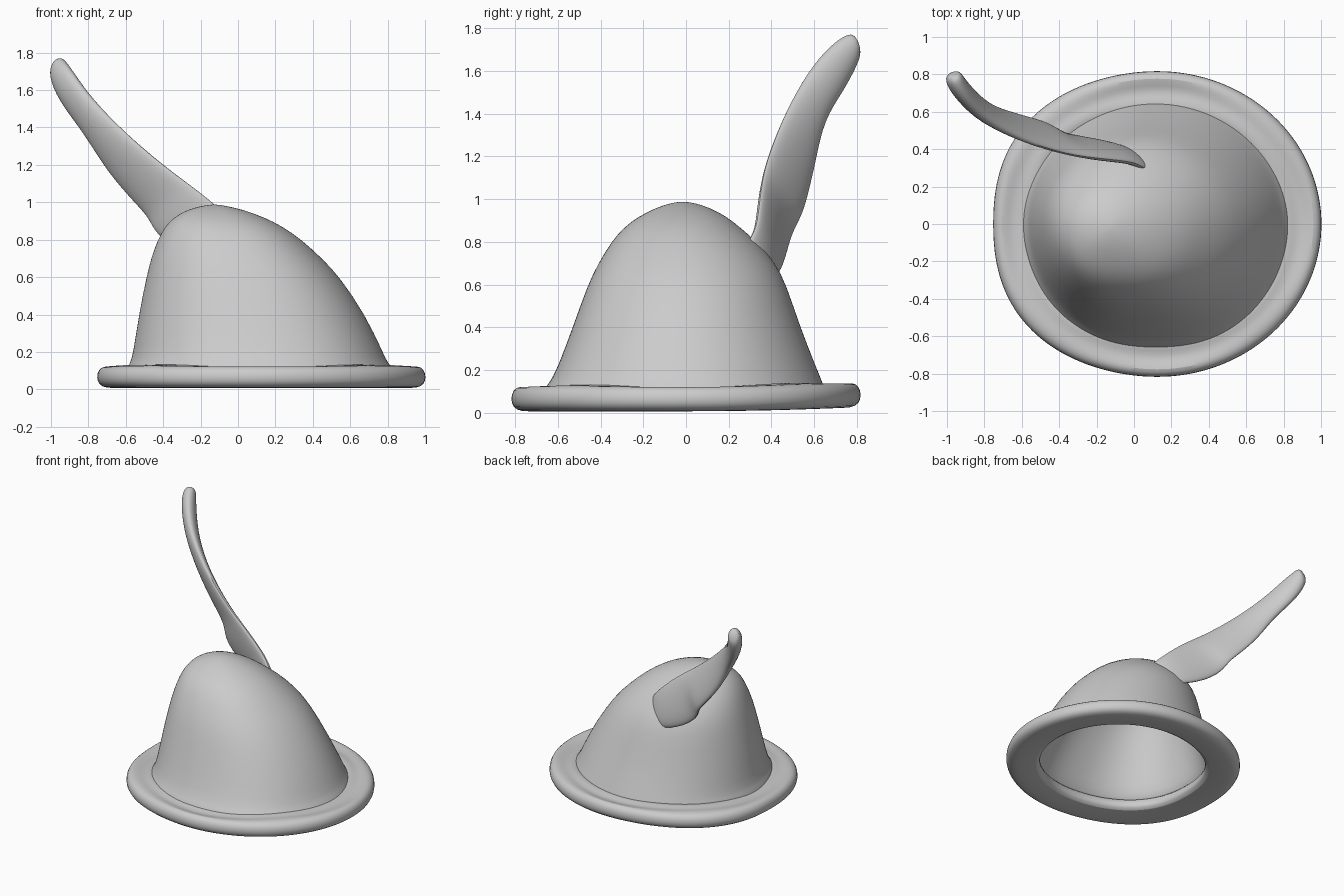
import bpy, bmesh, math
from mathutils import Vector

cube = bpy.data.objects.get("Cube")
if cube:
    bpy.data.objects.remove(cube)

felt = bpy.data.materials.new("grey felt")
felt.use_nodes = True
GREY = (0.6, 0.6, 0.6, 1)
felt.diffuse_color = GREY
felt.node_tree.nodes["Principled BSDF"].inputs["Base Color"].default_value = GREY

SEG = 72


def loft(name, rings, closed=False, levels=1):
    """Skin a list of equally long point rings."""
    bm = bmesh.new()
    rows = [[bm.verts.new(p) for p in ring] for ring in rings]
    pairs = list(zip(rows, rows[1:]))
    if closed:
        pairs.append((rows[-1], rows[0]))
    for a, b in pairs:
        for i in range(len(a)):
            j = (i + 1) % len(a)
            bm.faces.new((a[i], a[j], b[j], b[i]))
    if not closed:
        bm.faces.new(rows[0][::-1])
        bm.faces.new(rows[-1])
    bmesh.ops.recalc_face_normals(bm, faces=bm.faces)
    mesh = bpy.data.meshes.new(name)
    bm.to_mesh(mesh)
    bm.free()
    mesh.materials.append(felt)
    ob = bpy.data.objects.new(name, mesh)
    bpy.context.collection.objects.link(ob)
    sub = ob.modifiers.new("Smooth", "SUBSURF")
    sub.levels = sub.render_levels = levels
    bpy.ops.object.select_all(action="DESELECT")
    ob.select_set(True)
    bpy.context.view_layer.objects.active = ob
    bpy.ops.object.shade_smooth_by_angle(angle=math.radians(50))


def unit_oval(squarer_side):
    """Unit circle directions, made slightly squarer on one side."""
    for i in range(SEG):
        a = math.tau * i / SEG
        x, y = math.cos(a), math.sin(a)
        power = 2 + 0.3 * max(0, squarer_side.dot((x, y)))
        k = (abs(x) ** power + abs(y) ** power) ** (-1 / power)
        yield x * k, y * k


def crown_ring(z, left, right, front, back):
    cx, rx = (left + right) / 2, (right - left) / 2
    cy, ry = (front + back) / 2, (back - front) / 2
    return [(cx + rx * x, cy + ry * y, z) for x, y in unit_oval(Vector((0, -1)))]


# Crown: outside from base to the off-centre peak, then the hollow inside
profile = [
    (0.09, -0.61, 0.85, -0.68, 0.66), (0.14, -0.575, 0.80, -0.64, 0.64),
    (0.20, -0.56, 0.775, -0.605, 0.615), (0.40, -0.53, 0.68, -0.53, 0.535),
    (0.60, -0.49, 0.545, -0.46, 0.47), (0.70, -0.465, 0.45, -0.41, 0.42),
    (0.80, -0.43, 0.34, -0.35, 0.335), (0.87, -0.39, 0.24, -0.29, 0.25),
    (0.92, -0.345, 0.14, -0.22, 0.19), (0.96, -0.27, 0.03, -0.14, 0.11),
    (0.98, -0.20, -0.06, -0.08, 0.05), (0.988, -0.14, -0.11, -0.03, 0.00),
]
WALL = 0.05
outside = [crown_ring(*p) for p in profile]
inside = [crown_ring(z - WALL * z, l + WALL, r - WALL, f + WALL, b - WALL)
          for z, l, r, f, b in profile[:10]]
loft("crown", inside[::-1] + outside)

# Brim: rounded rolled edge with a gently dished top
brim_profile = [
    (0.715, 0.10), (0.705, 0.05), (0.72, 0.018), (0.87, 0.008), (0.95, 0.006),
    (0.995, 0.025), (1.008, 0.065), (0.995, 0.108), (0.955, 0.127),
    (0.91, 0.12), (0.86, 0.112), (0.81, 0.128), (0.755, 0.12),
]


def brim_ring(radius, height):
    ring = []
    for x, y in unit_oval(Vector((-1, 0))):
        # The back curls up a little; the top dips where it faces each side
        z = height + 0.018 * max(0, y) ** 2 * radius
        if 0.78 < radius < 0.92 and height > 0.1:
            z -= 0.01 * math.cos(4 * math.atan2(y, x))
        ring.append((0.125 + 0.875 * radius * x, 0.815 * radius * y, z))
    return ring


loft("brim", [brim_ring(r, z) for r, z in brim_profile], closed=True)

# Feather: upper and lower edge points joined by thin lens sections,
# starting inside the crown wall
edges = [
    ((0.10, 0.26, 0.77), (0.07, 0.35, 0.62), 0.024),
    ((0.03, 0.325, 0.85), (-0.09, 0.425, 0.62), 0.036),
    ((-0.08, 0.338, 0.96), (-0.30, 0.46, 0.71), 0.040),
    ((-0.20, 0.350, 1.06), (-0.45, 0.49, 0.83), 0.040),
    ((-0.30, 0.362, 1.13), (-0.475, 0.54, 0.91), 0.038),
    ((-0.40, 0.382, 1.205), (-0.55, 0.565, 0.99), 0.038),
    ((-0.60, 0.445, 1.37), (-0.70, 0.605, 1.16), 0.040),
    ((-0.80, 0.55, 1.57), (-0.81, 0.64, 1.36), 0.048),
    ((-0.89, 0.65, 1.70), (-0.92, 0.735, 1.50), 0.054),
    ((-0.94, 0.74, 1.77), (-0.98, 0.795, 1.62), 0.054),
    ((-0.955, 0.79, 1.78), (-0.98, 0.82, 1.69), 0.040),
]
mids = [(Vector(a) + Vector(b)) / 2 for a, b, _ in edges]
sections = []
for n, (a, b, thick) in enumerate(edges):
    half = (Vector(a) - Vector(b)) / 2
    along = mids[min(n + 1, len(mids) - 1)] - mids[max(n - 1, 0)]
    normal = half.cross(along).normalized()
    sections.append([mids[n] + half * math.cos(t) + normal * thick * math.sin(t)
                     for t in (math.tau * k / 12 for k in range(12))])
loft("feather", sections, levels=2)
